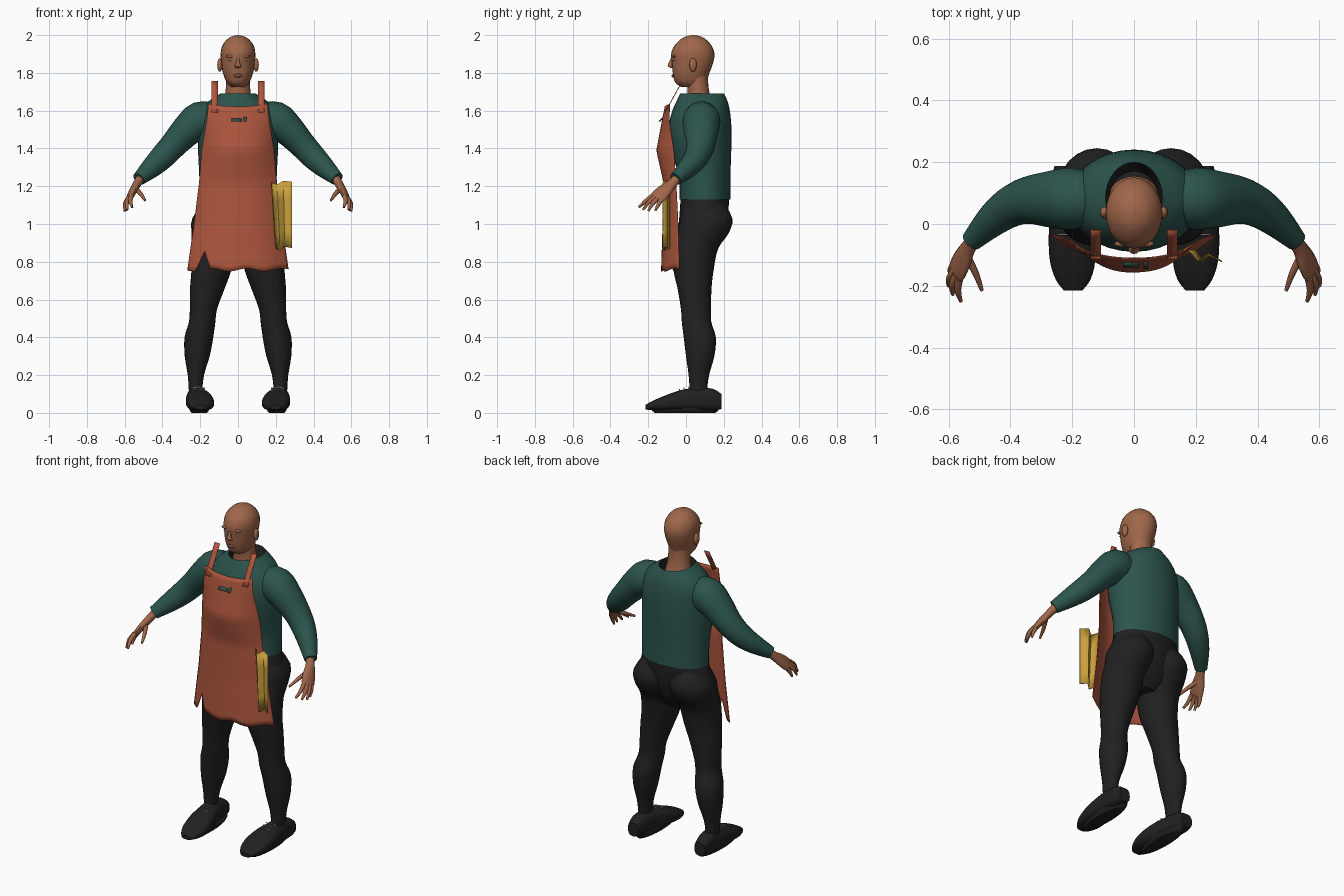
import bpy, bmesh, math
from mathutils import Vector


def material(name, rgb):
    m = bpy.data.materials.new(name)
    m.diffuse_color = (*rgb, 1)
    return m


SKIN = material("brown skin", (0.35, 0.135, 0.069))
GREEN = material("dark green cloth", (0.025, 0.089, 0.074))
RUST = material("rust apron cloth", (0.43, 0.095, 0.048))
BLACK = material("black cloth", (0.015, 0.015, 0.015))
YELLOW = material("mustard cloth", (0.58, 0.35, 0.045))
WHITE = material("pale grey", (0.55, 0.55, 0.55))
LIP = material("dark lip", (0.2, 0.07, 0.045))


def finish(name, bm, mat):
    bmesh.ops.recalc_face_normals(bm, faces=bm.faces)
    me = bpy.data.meshes.new(name)
    bm.to_mesh(me)
    bm.free()
    me.materials.append(mat)
    ob = bpy.data.objects.new(name, me)
    bpy.context.collection.objects.link(ob)
    bpy.context.view_layer.objects.active = ob
    ob.select_set(True)
    bpy.ops.object.shade_smooth_by_angle(angle=math.radians(45))
    ob.select_set(False)
    return ob


def smooth_rows(rows, n):
    """Catmull-Rom interpolation of rows of numbers."""
    out = []
    for i in range(len(rows) - 1):
        a, b, c, d = rows[max(i - 1, 0)], rows[i], rows[i + 1], rows[min(i + 2, len(rows) - 1)]
        for k in range(n):
            t = k / n
            out.append([0.5 * (2 * q + (r - p) * t + (2 * p - 5 * q + 4 * r - s) * t * t
                               + (3 * q - p - 3 * r + s) * t ** 3)
                        for p, q, r, s in zip(a, b, c, d)])
    return out + [list(rows[-1])]


def loft(name, rows, mat, axis=None, ref=(1, 0, 0), sides=24, n=3, power=1.0, side=1, cap=True):
    """Skin of elliptical rings; each row is x, y, z, radius a, radius b."""
    rows = smooth_rows(rows, n)
    pts = [Vector(r[:3]) for r in rows]
    bm = bmesh.new()
    rings = []
    for i, r in enumerate(rows):
        t = Vector(axis) if axis else (pts[min(i + 1, len(pts) - 1)] - pts[max(i - 1, 0)]).normalized()
        u = Vector(ref)
        u = (u - t * t.dot(u)).normalized()
        v = t.cross(u)
        ring = []
        for k in range(sides):
            a = 2 * math.pi * k / sides
            c, s = math.cos(a), math.sin(a)
            c = math.copysign(abs(c) ** power, c)
            s = math.copysign(abs(s) ** power, s)
            p = pts[i] + u * c * r[3] + v * s * r[4]
            ring.append(bm.verts.new((p.x * side, p.y, p.z)))
        rings.append(ring)
    for a, b in zip(rings, rings[1:]):
        for k in range(sides):
            j = (k + 1) % sides
            bm.faces.new((a[k], a[j], b[j], b[k]))
    if cap:
        bm.faces.new(rings[0])
        bm.faces.new(rings[-1])
    return finish(name, bm, mat)


def upright(name, rows, mat, **kw):
    """Horizontal rings: rows of z, x, y, radius x, radius y."""
    return loft(name, [(x, y, z, a, b) for z, x, y, a, b in rows], mat, axis=(0, 0, 1), **kw)


def sheet(name, f, nu, nv, mat, thick=0.004):
    bm = bmesh.new()
    g = [[bm.verts.new(f(i / nu, j / nv)) for i in range(nu + 1)] for j in range(nv + 1)]
    for j in range(nv):
        for i in range(nu):
            bm.faces.new((g[j][i], g[j][i + 1], g[j + 1][i + 1], g[j + 1][i]))
    ob = finish(name, bm, mat)
    mod = ob.modifiers.new("thickness", "SOLIDIFY")
    mod.thickness, mod.offset = thick, 0
    return ob


def ball(name, loc, size, mat):
    bm = bmesh.new()
    bmesh.ops.create_uvsphere(bm, u_segments=16, v_segments=10, radius=1)
    for v in bm.verts:
        v.co = Vector(loc) + Vector([a * b for a, b in zip(v.co, size)])
    return finish(name, bm, mat)


def table(rows, z):
    """Linear lookup in rows sorted by falling first value."""
    for a, b in zip(rows, rows[1:]):
        if z >= b[0]:
            t = (z - a[0]) / (b[0] - a[0])
            return [p + (q - p) * t for p, q in zip(a, b)]
    return rows[-1]


# Head, neck and face
upright("head", [(1.725, 0, .03, .035, .055), (1.75, 0, .025, .06, .083), (1.80, 0, .027, .08, .097),
                 (1.85, 0, .034, .088, .109), (1.90, 0, .036, .092, .115), (1.945, 0, .037, .083, .098),
                 (1.98, 0, .038, .055, .064), (1.994, 0, .038, .03, .036), (2.0, 0, .038, .004, .004)], SKIN)
upright("neck", [(1.60, 0, .08, .085, .075), (1.68, 0, .068, .068, .06), (1.74, 0, .062, .064, .056),
                 (1.80, 0, .06, .064, .056)], SKIN)
loft("nose", [(0, -.074, 1.878, .007, .006), (0, -.083, 1.85, .011, .011), (0, -.083, 1.836, .018, .013),
              (0, -.074, 1.826, .012, .008)], SKIN, axis=(0, 0, 1), sides=12)
ball("lips", (0, -.068, 1.785), (.026, .009, .009), LIP)
for s in (1, -1):
    ball("ear", (s * .096, .037, 1.842), (.014, .02, .036), SKIN)
    ball("eye", (s * .036, -.0645, 1.868), (.016, .005, .005), WHITE)
    ball("brow", (s * .038, -.064, 1.888), (.026, .01, .008), SKIN)

# Shirt body with an open collar
upright("shirt_body", [(1.13, 0, .10, .205, .135), (1.25, 0, .098, .205, .137), (1.40, 0, .08, .212, .16),
                       (1.52, 0, .075, .212, .165), (1.60, 0, .08, .195, .152), (1.65, 0, .085, .155, .135),
                       (1.692, 0, .085, .092, .115)], GREEN, sides=32, cap=False)
upright("collar_lining", [(1.692, 0, .085, .092, .115), (1.65, 0, .08, .085, .10), (1.62, 0, .08, .08, .09)],
        BLACK, sides=32, cap=False)

# Trouser hips
upright("trouser_hips", [(.84, 0, .05, .09, .08), (.92, 0, .07, .20, .115), (1.03, 0, .092, .228, .128),
                         (1.14, 0, .10, .198, .128)], BLACK, sides=32)

for s in (1, -1):
    # Sleeve
    loft("sleeve", [(.12, .08, 1.555, .08, .085), (.20, .082, 1.548, .10, .10), (.27, .08, 1.495, .092, .085),
                    (.34, .077, 1.42, .077, .072), (.40, .055, 1.355, .066, .066),
                    (.46, .01, 1.297, .053, .055), (.525, -.055, 1.238, .034, .036)], GREEN, ref=(0, 1, 0), side=s)
    # Hand and fingers
    across = (-.3, -.85, .3)
    loft("palm", [(.51, -.04, 1.25, .025, .025), (.535, -.075, 1.212, .027, .022), (.555, -.115, 1.175, .04, .02),
                  (.572, -.15, 1.142, .042, .016), (.578, -.16, 1.132, .034, .01)],
         SKIN, ref=across, sides=16, side=s)
    for base, mid, tip in (((.575, -.125, 1.14), (.592, -.145, 1.105), (.594, -.163, 1.07)),
                           ((.577, -.145, 1.14), (.597, -.175, 1.11), (.600, -.20, 1.068)),
                           ((.575, -.163, 1.142), (.588, -.197, 1.115), (.586, -.228, 1.075)),
                           ((.565, -.178, 1.148), (.570, -.215, 1.12), (.560, -.25, 1.088)),
                           ((.54, -.105, 1.185), (.512, -.16, 1.155), (.492, -.215, 1.125))):
        loft("finger", [(*base, .013, .013), (*mid, .011, .011), (*tip, .006, .006)], SKIN,
             ref=across if base[0] > .55 else (1, 0, 0), sides=10, side=s)
    # Trouser leg
    upright("trouser_leg", [(1.13, .10, .10, .075, .09), (1.03, .118, .108, .124, .137), (.95, .122, .09, .124, .135),
                            (.87, .128, .052, .116, .118), (.76, .14, .04, .106, .107), (.66, .162, .045, .092, .09),
                            (.55, .183, .053, .072, .08), (.48, .19, .056, .07, .078), (.40, .207, .073, .076, .085),
                            (.30, .216, .075, .066, .075), (.20, .223, .068, .043, .054), (.11, .225, .065, .035, .045)],
            BLACK, side=s)
    # Shoe, lofted from heel to toe
    loft("shoe", [(.222, .187, .06, .035, .04), (.222, .14, .07, .046, .058), (.216, .05, .073, .055, .06),
                  (.206, -.04, .065, .07, .052), (.199, -.12, .05, .073, .038), (.197, -.18, .038, .056, .024),
                  (.197, -.215, .03, .03, .012)], BLACK, axis=(0, -1, 0), power=.75, side=s)
    upright("sole", [(0, .205, -.005, .04, .16), (.012, .205, -.005, .05, .175), (.03, .205, -.005, .055, .185)],
            BLACK, side=s)
    # Laces
    for y, z in ((.015, .137), (-.01, .133), (-.035, .125)):
        loft("lace", [(.175, y, z - .006, .0025, .0025), (.21, y, z, .0025, .0025), (.245, y, z - .006, .0025, .0025)],
             WHITE, ref=(0, 1, 0), sides=6, side=s)
    # Apron strap
    sheet("apron_strap", lambda u, v: (s * (.107 + .034 * u), -.112 + .092 * v, 1.59 + .165 * v), 1, 4, RUST)

# Apron: height, half width, centre depth, how far the edges wrap back
APRON = [(1.65, .155, -.105, .02), (1.55, .165, -.125, .035), (1.39, .192, -.155, .09), (1.22, .205, -.118, .065),
         (1.0, .232, -.122, .08), (.75, .268, -.13, .095)]


def apron_point(u, v):
    x = 2 * u - 1
    top = 1.622 + .015 * x * x
    low = .757 + .008 * math.sin(9 * x) + .10 * max(0, 1 - abs(x + .70) / .14)
    z = top + (low - top) * v
    _, half, y, wrap = table(APRON, z)
    return (x * half, y + wrap * abs(x) ** 2.4, z)


sheet("apron", apron_point, 40, 30, RUST)
for x0, x1, h in ((-.035, .018, .014), (.03, .045, .024)):
    sheet("chest_patch", lambda u, v: (x0 + (x1 - x0) * u, -.1315 + .02 * (v - .5) * h / .02, 1.543 + h * v),
          1, 1, GREEN)

# Folded cloth hanging at the hip
FOLD = [(.178, -.085), (.208, -.118), (.24, -.098), (.285, -.122)]


def cloth_point(u, v):
    x, y = FOLD[round(u * 3)]
    return (x + .022 * v * (1 - u), y, 1.22 - .35 * v - .012 * math.sin(u * 6))


sheet("hip_cloth", cloth_point, 3, 4, YELLOW)
